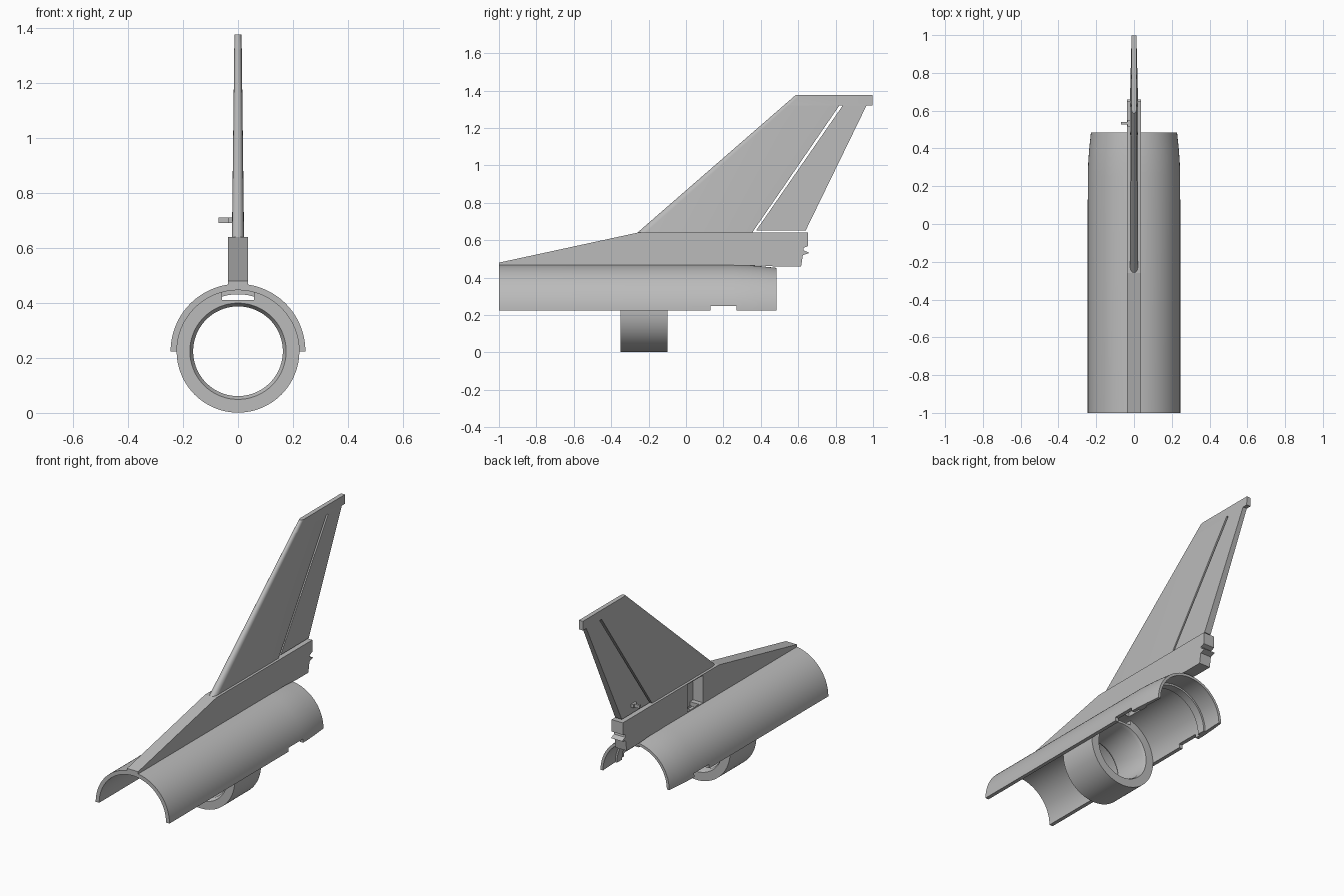
import bpy, bmesh, math
from math import sin, cos, pi

if "Cube" in bpy.data.objects:
    bpy.data.objects.remove(bpy.data.objects["Cube"])

grey = bpy.data.materials.new("light grey")
grey.use_nodes = True
grey.diffuse_color = (0.5, 0.5, 0.5, 1)
grey.node_tree.nodes["Principled BSDF"].inputs["Base Color"].default_value = (0.5, 0.5, 0.5, 1)

AXIS_Z = 0.224


def skin(name, rings, loop=False, smooth=True):
    """Join matching closed sections with faces; cap the ends unless looped."""
    bm = bmesh.new()
    vs = [[bm.verts.new(p) for p in ring] for ring in rings]
    n = len(vs[0])
    pairs = list(zip(vs, vs[1:])) + ([(vs[-1], vs[0])] if loop else [])
    for a, b in pairs:
        for i in range(n):
            j = (i + 1) % n
            bm.faces.new((a[i], a[j], b[j], b[i]))
    if not loop:
        bm.faces.new(vs[0])
        bm.faces.new(vs[-1])
    bmesh.ops.recalc_face_normals(bm, faces=bm.faces)
    mesh = bpy.data.meshes.new(name)
    bm.to_mesh(mesh)
    bm.free()
    ob = bpy.data.objects.new(name, mesh)
    bpy.context.collection.objects.link(ob)
    mesh.materials.append(grey)
    if smooth:
        bpy.ops.object.select_all(action='DESELECT')
        ob.select_set(True)
        bpy.context.view_layer.objects.active = ob
        bpy.ops.object.shade_smooth_by_angle(angle=math.radians(30))
    return ob


def lathe(name, profile, sweep, steps):
    """Turn a (radius, y) profile about the long axis."""
    full = sweep >= 2 * pi
    count = steps if full else steps + 1
    rings = [[(r * cos(sweep * i / steps), y, AXIS_Z + r * sin(sweep * i / steps))
              for r, y in profile] for i in range(count)]
    return skin(name, rings, full)


def slab(name, outline, half_width):
    """Extrude a side (y, z) outline across x."""
    return skin(name, [[(x, y, z) for y, z in outline]
                       for x in (-half_width, half_width)], smooth=False)


def box(name, x0, x1, y0, y1, z0, z1):
    return skin(name, [[(x0, y0, z), (x1, y0, z), (x1, y1, z), (x0, y1, z)]
                       for z in (z0, z1)], smooth=False)


def cut(target, cutter):
    mod = target.modifiers.new("cut", 'BOOLEAN')
    mod.operation = 'DIFFERENCE'
    mod.solver = 'EXACT'
    mod.object = cutter
    cutter.hide_render = True
    cutter.hide_set(True)
    cutter.display_type = 'WIRE'


# Half-round body shell with a tapered tail and an inner lip
shell = lathe("body_shell", [
    (0.245, -1), (0.245, 0.25), (0.242, 0.33), (0.237, 0.4), (0.228, 0.485),
    (0.212, 0.485), (0.218, 0.36), (0.207, 0.36), (0.207, 0.31), (0.222, 0.31),
    (0.222, -1)], pi, 64)
cut(shell, box("edge_notch_cutter", -0.3, 0.3, 0.13, 0.27, 0.2, 0.247))

# Mounting ring with chamfered bore and a slot in its crown
ring = lathe("mounting_ring", [
    (0.223, -0.35), (0.223, -0.1), (0.172, -0.1), (0.163, -0.12),
    (0.163, -0.33), (0.175, -0.35)], 2 * pi, 96)
cut(ring, box("ring_slot_cutter", -0.058, 0.058, -0.4, 0, 0.41, 0.5))

# Spine under the fin, with a stepped tail end
spine = slab("fin_spine", [
    (-1, 0.46), (-1, 0.48), (-0.26, 0.64), (0.652, 0.64), (0.652, 0.568),
    (0.627, 0.558), (0.63, 0.545), (0.66, 0.532), (0.625, 0.52),
    (0.615, 0.458), (0.5, 0.458), (0.4, 0.465)], 0.037)
pocket = box("pocket_cutter", -0.1, 0.03, -0.11, 0.04, 0.47, 0.635)
cut(spine, pocket)
opening = box("shell_opening_cutter", -0.03, 0.03, -0.08, 0.03, 0.4, 0.52)
cut(shell, opening)
cut(spine, opening)


def half_width(z):
    return 0.022 - 0.009 * (z - 0.64) / 0.735


def leading_y(z):
    return -0.26 + (z - 0.64) * 1.15


def fin_section(z, rear):
    """Horizontal fin slice with a rounded nose."""
    w = half_width(z)
    nose = [(w * cos(a), leading_y(z) + 2 * w * (1 - sin(a)), z)
            for a in (pi * i / 10 for i in range(11))]
    return [(w, rear, z)] + nose + [(-w, rear, z)]


def rudder_section(z, front, rear):
    w = half_width(z)
    return [(w, front, z), (-w, front, z), (-w, rear, z), (w, rear, z)]


# Swept fin, its tip cap and the separate rudder
skin("fin", [fin_section(0.635, 0.35), fin_section(1.32, 0.82)])
skin("fin_tip", [fin_section(1.32, 0.997), fin_section(1.375, 0.997)])
skin("rudder", [rudder_section(0.652, 0.375, 0.64),
                rudder_section(1.32, 0.838, 0.965)], smooth=False)

# Small actuator stub on the right of the rudder
box("rudder_stub", -0.07, -0.015, 0.527, 0.539, 0.69, 0.71)
box("rudder_stub_foot", -0.035, -0.015, 0.515, 0.55, 0.69, 0.71)
